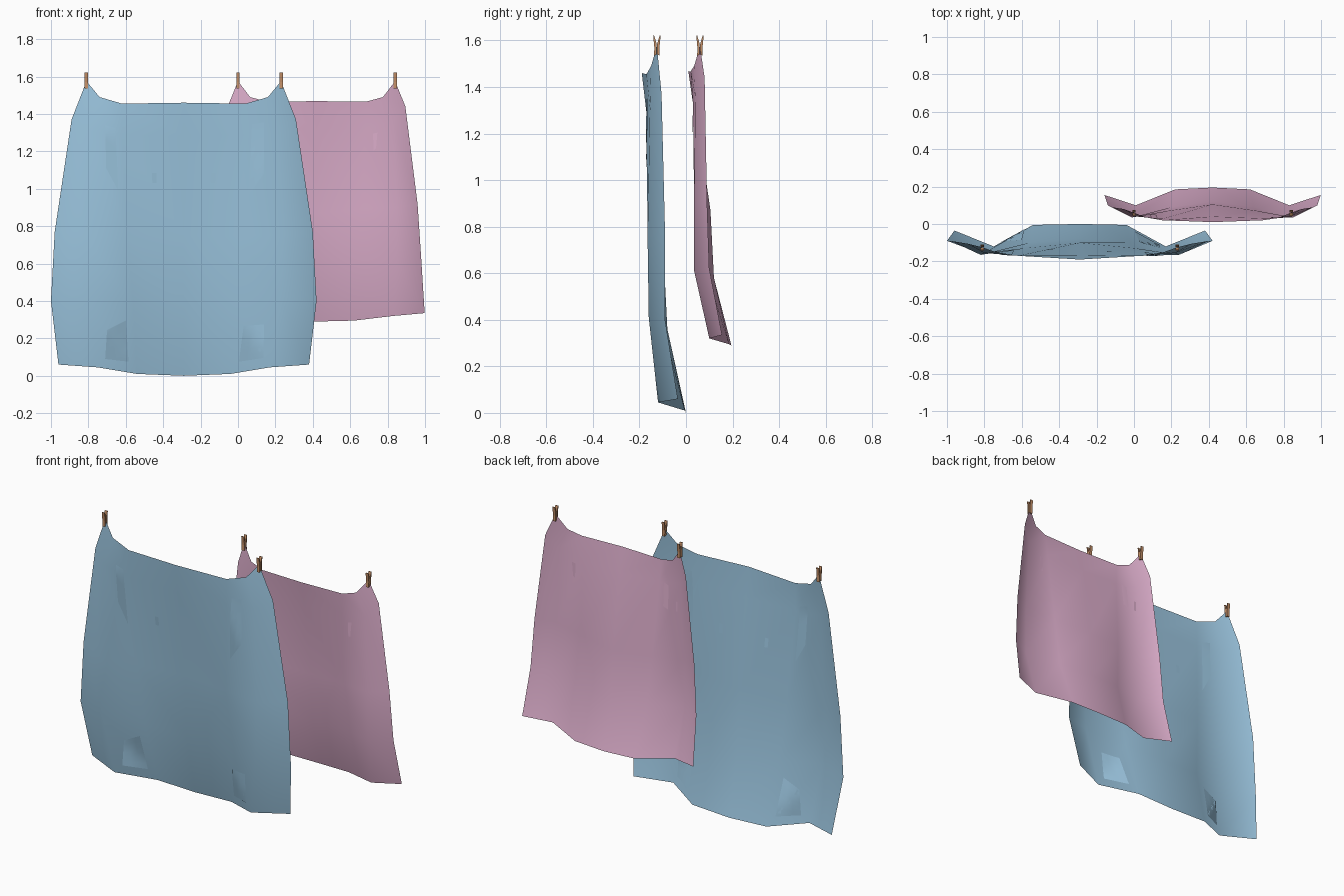
import bpy, bmesh
from mathutils import Vector
from mathutils.bvhtree import BVHTree

if "Cube" in bpy.data.objects:
    bpy.data.objects.remove(bpy.data.objects["Cube"])


def material(name, rgb):
    m = bpy.data.materials.new(name)
    m.diffuse_color = (*rgb, 1)
    m.use_nodes = True
    m.node_tree.nodes["Principled BSDF"].inputs["Base Color"].default_value = m.diffuse_color
    return m


BLUE = material("sky blue cloth", (0.33, 0.56, 0.74))
PINK = material("pale pink cloth", (0.73, 0.43, 0.61))
WOOD = material("peg wood", (0.56, 0.28, 0.14))


def add_object(name, bm, mat, smooth):
    for f in bm.faces:
        f.smooth = smooth
    me = bpy.data.meshes.new(name)
    bm.to_mesh(me)
    me.materials.append(mat)
    ob = bpy.data.objects.new(name, me)
    bpy.context.collection.objects.link(ob)


def fill_grid(bm, rows, flip=False):
    vs = [[bm.verts.new(p) for p in row] for row in rows]
    for a, b in zip(vs, vs[1:]):
        for i in range(len(a) - 1):
            quad = [a[i], b[i], b[i + 1], a[i + 1]]
            bm.faces.new(quad[::-1] if flip else quad)


def towel(name, cx, half_rows, patches, mat):
    # Sheet: half rows (edge to middle) mirrored about cx
    rows = []
    for half in half_rows:
        left = [(cx - x, y, z) for x, y, z in half]
        right = [(cx + x, y, z) for x, y, z in half[-2::-1]]
        rows.append(left + right)
    bm = bmesh.new()
    fill_grid(bm, rows)
    tree = BVHTree.FromBMesh(bm)
    add_object(name, bm, mat, True)

    # Thin turned-over patches lying on both sides of the sheet
    bm = bmesh.new()
    for corners in patches:
        tl, tr, br, bl = [Vector((x, 0, z)) for x, z in corners]
        for off in (-0.003, 0.003):
            grid = []
            for j in range(7):
                a, b = tl.lerp(bl, j / 6), tr.lerp(br, j / 6)
                row = []
                for i in range(4):
                    p = a.lerp(b, i / 3)
                    hit = tree.ray_cast(Vector((p.x, -2, p.z)), Vector((0, 1, 0)))[0]
                    row.append((p.x, hit.y + off, p.z))
                grid.append(row)
            fill_grid(bm, grid, flip=True)
    add_object(name + "_patches", bm, mat, True)


def peg(name, x, y):
    # Two prongs pinched at the middle, extruded across x
    bm = bmesh.new()
    prong = [(0.001, 1.54), (0.012, 1.535), (0.011, 1.57), (0.016, 1.622),
             (0.012, 1.622), (0.001, 1.585)]
    for s in (-1, 1):
        f = bm.faces.new([bm.verts.new((x - 0.009, y + s * py, z)) for py, z in prong])
        ext = bmesh.ops.extrude_face_region(bm, geom=[f])["geom"]
        bmesh.ops.translate(bm, vec=(0.018, 0, 0),
                            verts=[v for v in ext if isinstance(v, bmesh.types.BMVert)])
    bmesh.ops.recalc_face_normals(bm, faces=bm.faces)
    add_object(name, bm, WOOD, False)


# Large blue towel
towel("blue_towel", -0.29, [
    [(.52, -.125, 1.575), (.45, -.15, 1.49), (.33, -.17, 1.455), (0, -.19, 1.46)],
    [(.60, -.105, 1.37), (.51, -.155, 1.31), (.33, -.17, 1.29), (0, -.165, 1.28)],
    [(.69, -.09, .77), (.53, -.165, .75), (.30, -.13, .75), (0, -.10, .75)],
    [(.71, -.09, .40), (.52, -.16, .41), (.27, -.10, .38), (0, -.08, .36)],
    [(.67, -.035, .06), (.46, -.12, .045), (.25, -.005, .01), (0, 0, 0)],
], [
    [(-.71, 1.34), (-.655, 1.325), (-.64, .99), (-.705, 1.11)],
    [(.075, 1.345), (.14, 1.355), (.14, 1.08), (.055, .965)],
    [(-.46, 1.085), (-.437, 1.085), (-.435, 1.03), (-.458, 1.03)],
    [(-.143, 1.085), (-.12, 1.085), (-.122, 1.03), (-.145, 1.03)],
    [(-.70, .245), (-.60, .295), (-.585, .075), (-.71, .09)],
    [(.03, .265), (.14, .275), (.135, .095), (.005, .075)],
], BLUE)

# Small pink towel
towel("pink_towel", 0.42, [
    [(.42, .06, 1.575), (.355, .035, 1.49), (.27, .02, 1.467), (0, .01, 1.468)],
    [(.475, .08, 1.44), (.41, .04, 1.36), (.26, .03, 1.33), (0, .04, 1.32)],
    [(.54, .09, .92), (.43, .035, .90), (.24, .07, .89), (0, .105, .87)],
    [(.56, .10, .62), (.43, .035, .61), (.22, .09, .60), (0, .12, .58)],
    [(.578, .155, .335), (.41, .10, .32), (.20, .185, .295), (0, .195, .29)],
], [
    [(.722, 1.295), (.745, 1.30), (.738, 1.215), (.725, 1.205)],
    [(.09, 1.33), (.125, 1.34), (.12, 1.20), (.085, 1.19)],
    [(.025, 1.25), (.035, 1.25), (.035, 1.19), (.025, 1.19)],
], PINK)

# Pegs at the top corners
for cloth, cx, half, y in (("blue", -0.29, .522, -.125), ("pink", 0.42, .42, .06)):
    peg(cloth + "_left_peg", cx - half, y)
    peg(cloth + "_right_peg", cx + half, y)
